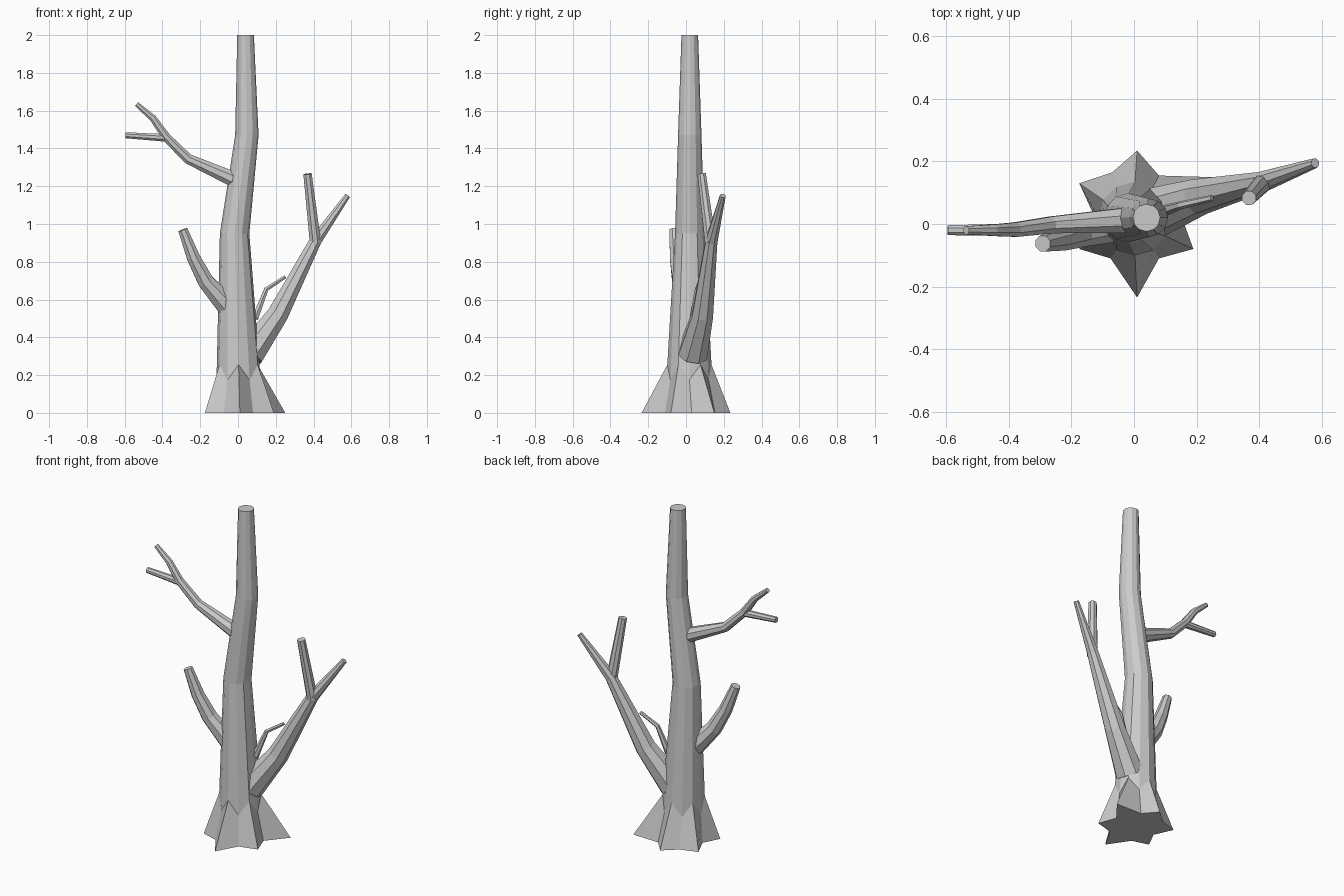
import bpy, bmesh, math
from mathutils import Vector

if "Cube" in bpy.data.objects:
    bpy.data.objects.remove(bpy.data.objects["Cube"])


def make_object(name, rings):
    """Skin a list of equal-length vertex rings and cap both ends."""
    bm = bmesh.new()
    loops = [[bm.verts.new(p) for p in ring] for ring in rings]
    n = len(loops[0])
    for a, b in zip(loops, loops[1:]):
        for i in range(n):
            j = (i + 1) % n
            bm.faces.new((a[i], a[j], b[j], b[i]))
    bm.faces.new(loops[0][::-1])
    bm.faces.new(loops[-1])
    bmesh.ops.recalc_face_normals(bm, faces=bm.faces)
    mesh = bpy.data.meshes.new(name)
    bm.to_mesh(mesh)
    bm.free()
    obj = bpy.data.objects.new(name, mesh)
    bpy.context.collection.objects.link(obj)
    return obj


def branch(name, path, sides=8):
    """Tapered limb; path holds (x, y, z, radius) stations."""
    pts = [Vector(p[:3]) for p in path]
    rings = []
    for i, (c, p) in enumerate(zip(pts, path)):
        d = Vector()
        if i > 0:
            d += (c - pts[i - 1]).normalized()
        if i < len(pts) - 1:
            d += (pts[i + 1] - c).normalized()
        d.normalize()
        u = d.cross(Vector((0, 1, 0))).normalized()
        v = d.cross(u)
        rings.append([c + p[3] * (math.cos(t) * u + math.sin(t) * v)
                      for t in (2 * math.pi * (k + 0.5) / sides for k in range(sides))])
    return make_object(name, rings)


# Trunk: star-shaped root flare, then 12-sided rings
roots = [(0.15, 0.03), (0.25, 0.15), (0.08, 0.155), (0.01, 0.235),
         (-0.07, 0.165), (-0.175, 0.13), (-0.125, 0.02), (-0.175, -0.08),
         (-0.075, -0.11), (0.01, -0.235), (0.08, -0.11), (0.19, -0.08)]
rings = [[(x, y, 0) for x, y in roots]]
stations = [(0.003, 0.018, 0.20, 0.117), (-0.018, 0.02, 0.95, 0.078),
            (0.047, 0.02, 1.47, 0.062), (0.04, 0.02, 2.0, 0.044)]
for s, (cx, cy, z, r) in enumerate(stations):
    ring = []
    for k in range(12):
        a = math.radians(30 * k)
        h = z + ((0.055 if k % 2 else -0.025) if s == 0 else 0)
        ring.append((cx + r * math.cos(a), cy + r * math.sin(a), h))
    rings.append(ring)
make_object("trunk", rings)

# Large right limb with its fork and a small twig
branch("right_limb", [(0.06, 0.035, 0.31, 0.083), (0.21, 0.088, 0.52, 0.06),
                      (0.41, 0.135, 0.91, 0.034), (0.58, 0.195, 1.15, 0.016)])
branch("right_limb_fork", [(0.41, 0.13, 0.90, 0.032), (0.368, 0.083, 1.265, 0.024)])
branch("right_twig", [(0.09, 0.04, 0.50, 0.02), (0.15, 0.06, 0.655, 0.013),
                      (0.25, 0.083, 0.72, 0.01)], 6)

# Short lower left limb
branch("lower_left_limb", [(-0.06, 0.0, 0.57, 0.06), (-0.17, -0.03, 0.695, 0.046),
                           (-0.235, -0.05, 0.82, 0.038), (-0.292, -0.063, 0.97, 0.027)])

# Thin upper left limb with fork
branch("upper_left_limb", [(-0.02, 0.012, 1.235, 0.044), (-0.265, -0.003, 1.345, 0.029),
                           (-0.38, -0.018, 1.46, 0.025), (-0.45, -0.02, 1.56, 0.02),
                           (-0.537, -0.02, 1.635, 0.014)])
branch("upper_left_fork", [(-0.37, -0.018, 1.455, 0.022), (-0.596, -0.02, 1.47, 0.017)])
